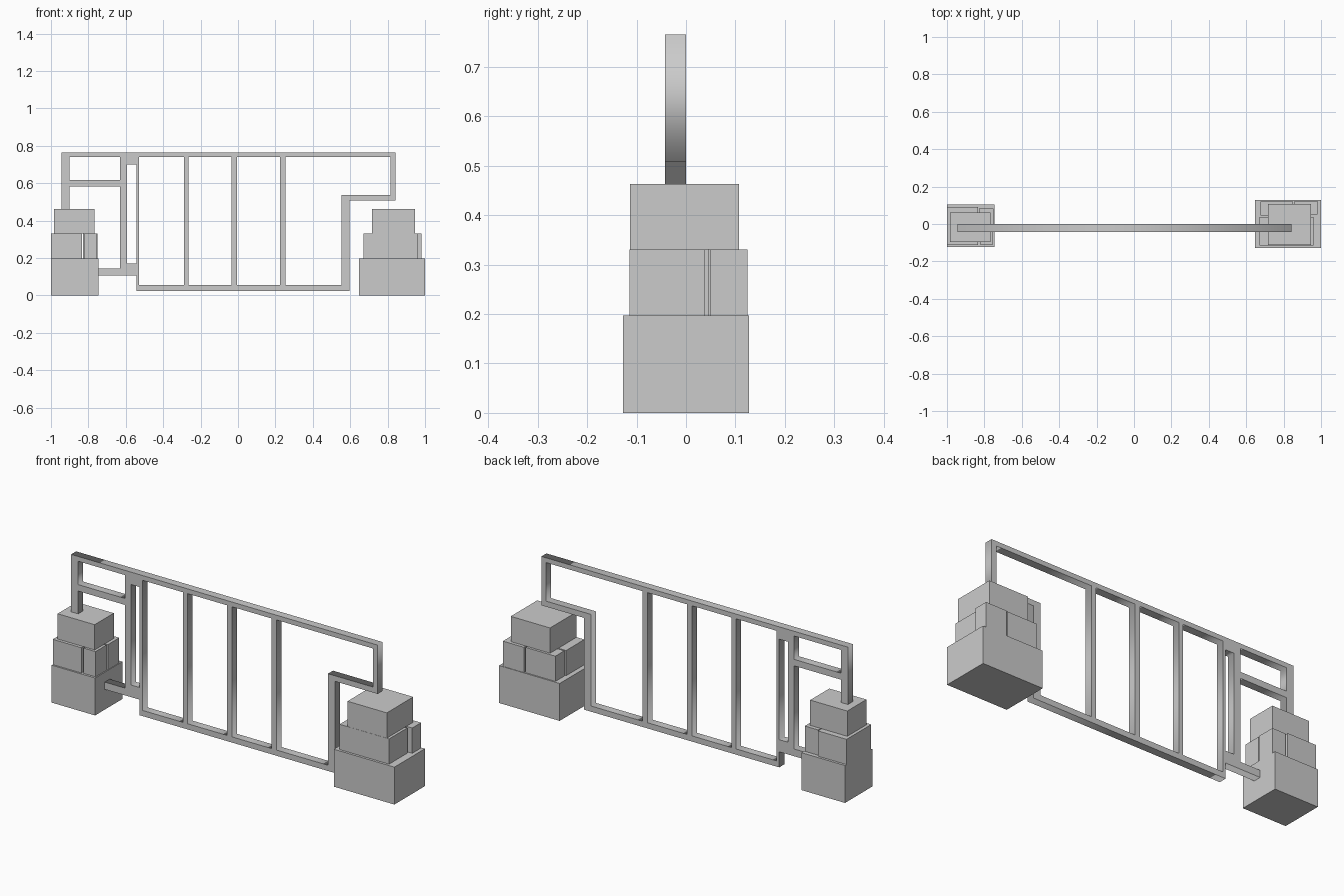
import bpy

if "Cube" in bpy.data.objects:
    bpy.data.objects.remove(bpy.data.objects["Cube"])


def block(name, x, y, z):
    """Axis-aligned box from (min, max) pairs."""
    bpy.ops.mesh.primitive_cube_add(
        size=1, location=[(a + b) / 2 for a, b in (x, y, z)])
    ob = bpy.context.object
    ob.name = ob.data.name = name
    ob.scale = [b - a for a, b in (x, y, z)]
    bpy.ops.object.transform_apply(location=False, rotation=False, scale=True)
    return ob


def rect(x0, x1, z0, z1):
    return [(x0, z0), (x1, z0), (x1, z1), (x0, z1)]


def flat_frame(name, loops, y0, y1):
    """Filled outline with holes in the XZ plane, extruded along y."""
    cu = bpy.data.curves.new(name, 'CURVE')
    cu.dimensions = '2D'
    cu.fill_mode = 'BOTH'
    cu.extrude = (y1 - y0) / 2
    for pts in loops:
        sp = cu.splines.new('POLY')
        sp.points.add(len(pts) - 1)
        for p, (x, z) in zip(sp.points, pts):
            p.co = (x, z, 0, 1)
        sp.use_cyclic_u = True
    ob = bpy.data.objects.new(name, cu)
    bpy.context.collection.objects.link(ob)
    ob.rotation_euler.x = 1.5707963
    ob.location.y = (y0 + y1) / 2
    bpy.ops.object.select_all(action='DESELECT')
    ob.select_set(True)
    bpy.context.view_layer.objects.active = ob
    bpy.ops.object.convert(target='MESH')
    bpy.ops.object.transform_apply(location=False, rotation=True, scale=False)
    return bpy.context.object


# Gate frame: outer silhouette and openings
outline = [(-.943, .765), (.843, .765), (.843, .508), (.595, .508),
           (.595, .025), (-.543, .025), (-.543, .107), (-.75, .107),
           (-.75, .145), (-.63, .145), (-.63, .583), (-.902, .583),
           (-.902, .46), (-.943, .46)]
openings = [rect(-.902, -.63, .617, .74), rect(-.593, -.543, .171, .70)]
openings += [rect(a, b, .055, .74)
             for a, b in ((-.528, -.29), (-.265, -.036), (-.005, .225))]
openings.append([(.253, .055), (.553, .055), (.553, .537), (.815, .537),
                 (.815, .74), (.253, .74)])
flat_frame("gate_frame", [outline] + openings, -.042, 0)

# Stone courses shared by both pillars
LOW, MID, TOP = (0, .197), (.197, .33), (.33, .463)

# Left stone pillar
block("left_base_stone", (-1, -.747), (-.122, .105), LOW)
block("left_mid_stone_outer", (-1, -.833), (-.113, .092), MID)
block("left_mid_stone_front", (-.823, -.753), (-.11, -.02), MID)
block("left_mid_stone_back", (-.828, -.75), (-.012, .083), MID)
block("left_top_stone", (-.983, -.767), (-.097, .062), TOP)

# Right stone pillar
block("right_base_stone", (.647, 1), (-.127, .127), LOW)
block("right_mid_stone_front", (.672, .96), (-.114, .038), MID)
block("right_mid_stone_back_inner", (.677, .85), (.045, .12), MID)
block("right_mid_stone_back_outer", (.858, .98), (.05, .124), MID)
block("right_top_stone", (.717, .946), (-.113, .107), TOP)
